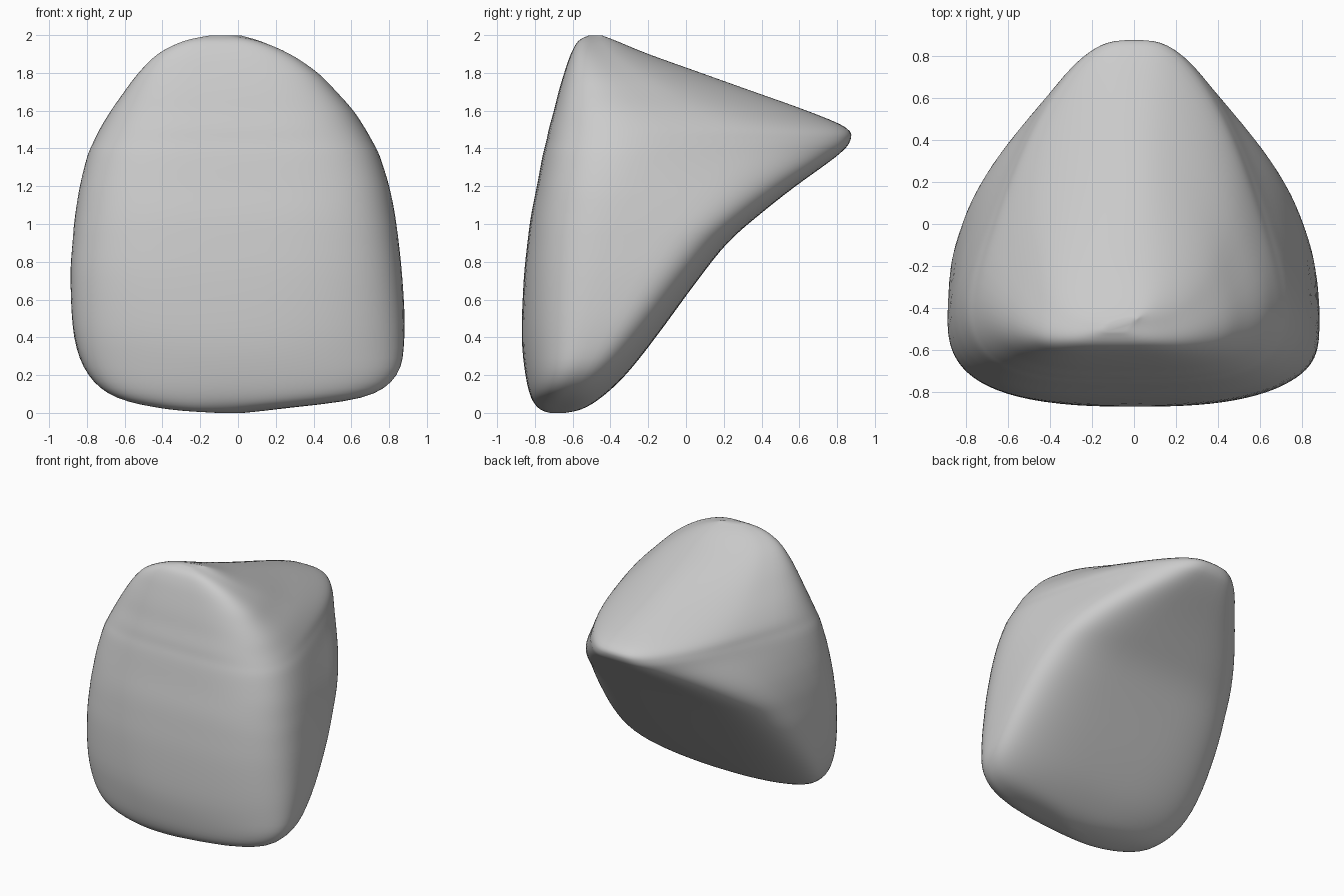
import bpy, bmesh, math

if "Cube" in bpy.data.objects:
    bpy.data.objects.remove(bpy.data.objects["Cube"])

# Horizontal sections: z, front y, back y, left x, right x, back taper, back roundness
ROWS = [
    (0.00, -0.72, -0.64, -0.12, 0.00, 0.00, 2.2),
    (0.02, -0.775, -0.55, -0.40, 0.17, 0.00, 2.4),
    (0.08, -0.82, -0.45, -0.64, 0.66, 0.00, 2.6),
    (0.20, -0.85, -0.32, -0.78, 0.85, -0.02, 3.0),
    (0.40, -0.87, -0.16, -0.865, 0.885, -0.02, 3.6),
    (0.70, -0.86, 0.06, -0.89, 0.87, 0.03, 4.2),
    (0.90, -0.84, 0.22, -0.88, 0.85, 0.09, 4.4),
    (1.05, -0.82, 0.39, -0.865, 0.83, 0.19, 4.4),
    (1.20, -0.79, 0.58, -0.84, 0.80, 0.35, 4.2),
    (1.36, -0.76, 0.80, -0.80, 0.75, 0.57, 3.8),
    (1.44, -0.74, 0.87, -0.765, 0.71, 0.62, 3.4),
    (1.51, -0.725, 0.85, -0.73, 0.67, 0.62, 2.9),
    (1.60, -0.70, 0.64, -0.675, 0.61, 0.61, 2.5),
    (1.70, -0.675, 0.36, -0.605, 0.52, 0.60, 2.3),
    (1.80, -0.645, 0.08, -0.53, 0.42, 0.56, 2.2),
    (1.90, -0.61, -0.20, -0.43, 0.27, 0.46, 2.2),
    (1.97, -0.57, -0.37, -0.29, 0.10, 0.30, 2.2),
    (2.00, -0.51, -0.45, -0.14, -0.05, 0.10, 2.2),
]
SIDES, STEPS = 80, 4


def spline(a, b, c, d, t):
    return tuple(0.5 * (2 * q + (r - p) * t + (2 * p - 5 * q + 4 * r - s) * t * t
                        + (3 * q - p - 3 * r + s) * t ** 3)
                 for p, q, r, s in zip(a, b, c, d))


def power(v, n):
    return math.copysign(abs(v) ** (2 / n), v)


def ramp(z, start, end):
    return min(max((z - start) / (end - start), 0), 1)


def section(z, front, back, left, right, taper, round_n):
    """Rounded outline with a flat front and a narrowing back."""
    front_n = 2.4 + 1.2 * ramp(z, 0.3, 1.2)
    curve = 2 - 0.6 * ramp(z, 1.05, 1.45)
    raw = []
    for i in range(SIDES):
        a = 2 * math.pi * i / SIDES
        n = round_n if math.sin(a) > 0 else front_n
        s = power(math.sin(a), n)
        v = (s + 1) / 2
        raw.append((power(math.cos(a), n) * (1 - taper * v ** curve), v))
    widest = max(x for x, v in raw)
    mid, half = (left + right) / 2, (right - left) / 2
    return [(x / widest * half + mid * (1 - v * v), front + (back - front) * v, z)
            for x, v in raw]


# Smoothly interpolated stack of sections
levels = []
for i in range(len(ROWS) - 1):
    pts = [ROWS[min(max(j, 0), len(ROWS) - 1)] for j in range(i - 1, i + 3)]
    levels += [spline(*pts, k / STEPS) for k in range(STEPS)]
levels.append(ROWS[-1])

# Skin the stone
bm = bmesh.new()
rings = [[bm.verts.new(p) for p in section(*lv)] for lv in levels]
for lo, hi in zip(rings, rings[1:]):
    for i in range(SIDES):
        j = (i + 1) % SIDES
        bm.faces.new((lo[i], lo[j], hi[j], hi[i]))
bm.faces.new(rings[0][::-1])
bm.faces.new(rings[-1])
for f in bm.faces:
    f.smooth = True
mesh = bpy.data.meshes.new("stone")
bm.to_mesh(mesh)
bm.free()
stone = bpy.data.objects.new("stone", mesh)
bpy.context.collection.objects.link(stone)

# Soften the stacked sections slightly
soft = stone.modifiers.new("soften", 'SMOOTH')
soft.factor = 0.4
soft.iterations = 4
